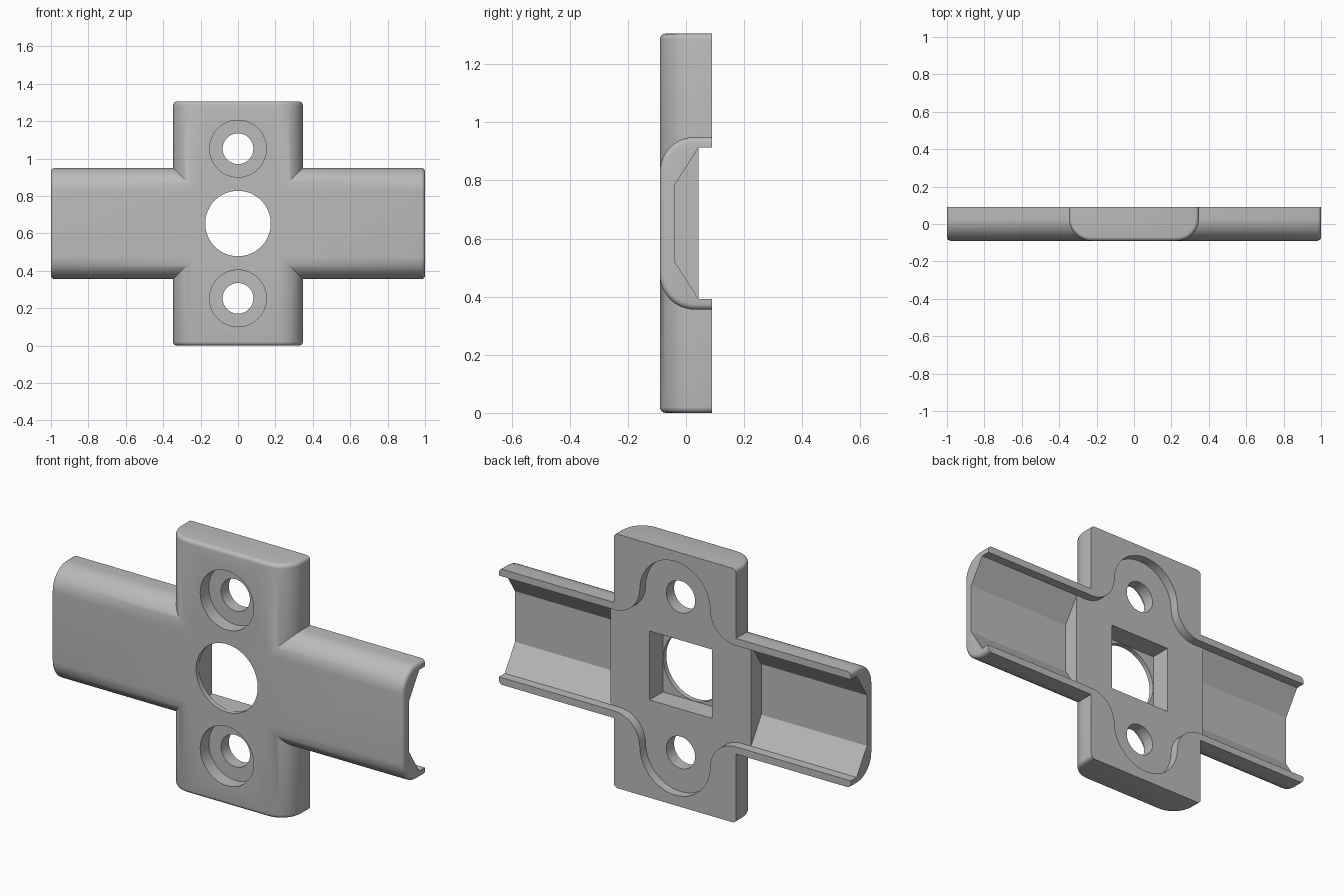
import bpy, bmesh
from math import sin, cos, radians
from mathutils import Vector

cube = bpy.data.objects.get("Cube")
if cube:
    bpy.data.objects.remove(cube)

MID = 0.6525          # height of the cross centre
FRONT, BACK = -0.09, 0.09
FLOOR = 0.043         # floor of the rear recess
SCREW = 0.4           # screw hole offset from the centre

grey = bpy.data.materials.new("plain grey")
grey.use_nodes = True
COLOUR = (0.5, 0.5, 0.5, 1)
grey.diffuse_color = COLOUR
grey.node_tree.nodes["Principled BSDF"].inputs["Base Color"].default_value = COLOUR


def arc(cx, cy, r, start, end, steps=14):
    angles = [radians(start + (end - start) * i / steps) for i in range(steps + 1)]
    return [(cx + r * cos(a), cy + r * sin(a)) for a in angles]


def prism(name, points, place, lo, hi, round_ends=0):
    """Extrude a 2D outline; place(u, v, t) maps it into the model."""
    bm = bmesh.new()
    rings = [[bm.verts.new(place(u, v, t)) for u, v in points] for t in (lo, hi)]
    count = len(points)
    caps = [bm.faces.new(ring) for ring in rings]
    for i in range(count):
        j = (i + 1) % count
        bm.faces.new((rings[0][i], rings[0][j], rings[1][j], rings[1][i]))
    bmesh.ops.recalc_face_normals(bm, faces=bm.faces)
    if round_ends:
        edges = [e for cap in caps for e in cap.edges
                 if min(v.co.y for v in e.verts) < BACK - 0.001]
        bmesh.ops.bevel(bm, geom=edges, offset=round_ends, segments=4,
                        profile=0.5, affect='EDGES')
    mesh = bpy.data.meshes.new(name)
    bm.to_mesh(mesh)
    bm.free()
    mesh.materials.append(grey)
    obj = bpy.data.objects.new(name, mesh)
    bpy.context.collection.objects.link(obj)
    return obj


def along_x(u, v, t):
    return Vector((t, v, MID + u))


def along_z(u, v, t):
    return Vector((u, v, MID + t))


def along_y(u, v, t):
    return Vector((u, t, MID + v))


def combine(body, tool, operation):
    mod = body.modifiers.new(operation.lower(), 'BOOLEAN')
    mod.operation, mod.object, mod.solver = operation, tool, 'EXACT'
    bpy.context.view_layer.objects.active = body
    bpy.ops.object.modifier_apply(modifier=mod.name)
    bpy.data.objects.remove(tool)


def bar_profile(half, r):
    """Flat back, two rounded front corners."""
    left = arc(r - half, FRONT + r, r, 180, 270, 12)
    right = arc(half - r, FRONT + r, r, 270, 360, 12)
    return [(-half, BACK)] + left + right + [(half, BACK)]


# Two crossing bars
body = prism("cross_bracket", bar_profile(0.347, 0.12), along_z, -MID, MID, 0.02)
arms = prism("side_arms", bar_profile(0.297, 0.12), along_x, -1, 1, 0.02)
combine(body, arms, 'UNION')

# Rear recess with a round lobe around each screw hole
quarter = [(1.1, 0.26)] + arc(0.345, 0.405, 0.145, 270, 180) + arc(0, SCREW, 0.2, 0, 90)
upper = quarter + [(-x, z) for x, z in reversed(quarter[:-1])]
outline = upper + [(-x, -z) for x, z in upper]
combine(body, prism("recess_cutter", outline, along_y, FLOOR, 0.2), 'DIFFERENCE')

# Tapered channel along each arm
channel = [(-0.26, 0.06), (-0.26, FLOOR), (-0.13, -0.04),
           (0.13, -0.04), (0.26, FLOOR), (0.26, 0.06)]
for side in (-1, 1):
    cutter = prism("channel_cutter", channel, along_x, side * 0.4, side * 1.1)
    combine(body, cutter, 'DIFFERENCE')

# Counterbored screw holes
for z in (-SCREW, SCREW):
    for r, depth in ((0.152, -0.02), (0.082, 0.2)):
        circle = arc(0, z, r, 0, 360, 48)[:-1]
        combine(body, prism("screw_cutter", circle, along_y, -0.2, depth), 'DIFFERENCE')

# Centre opening: round at the front, square behind
circle = arc(0, 0, 0.175, 0, 360, 64)[:-1]
combine(body, prism("round_cutter", circle, along_y, -0.2, 0.01), 'DIFFERENCE')
h = 0.177
square = [(-h, -h), (h, -h), (h, h), (-h, h)]
combine(body, prism("square_cutter", square, along_y, -0.065, 0.2), 'DIFFERENCE')

# Smooth curves, sharp edges
bpy.ops.object.select_all(action='DESELECT')
body.select_set(True)
bpy.context.view_layer.objects.active = body
bpy.ops.object.shade_smooth_by_angle(angle=radians(30))
